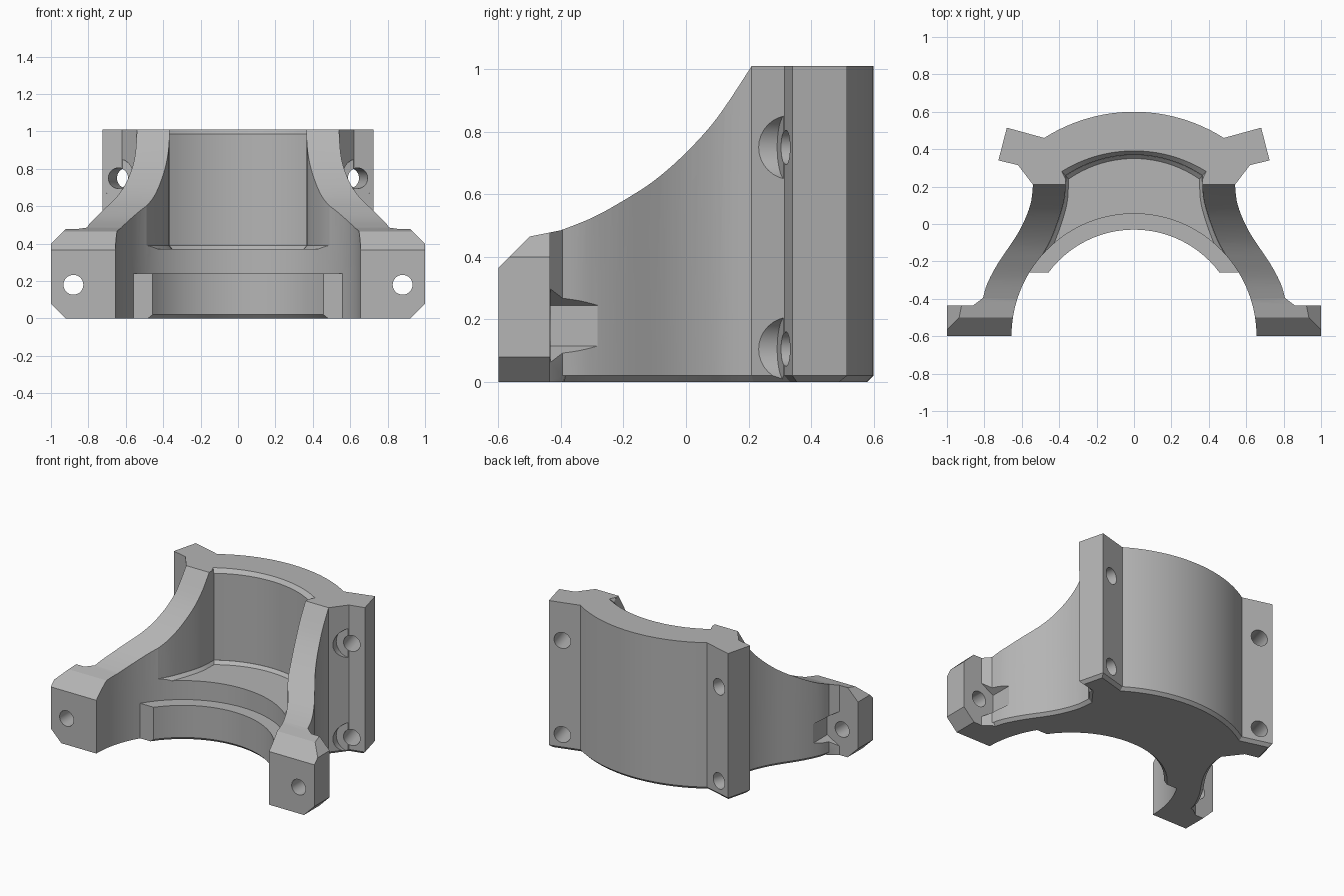
import bpy, bmesh
from math import sin, cos, pi, asin, atan2, radians
from mathutils import Vector, Matrix

if "Cube" in bpy.data.objects:
    bpy.data.objects.remove(bpy.data.objects["Cube"])

grey = bpy.data.materials.new("light grey")
grey.use_nodes = True
grey.diffuse_color = (0.46, 0.46, 0.46, 1)
grey.node_tree.nodes["Principled BSDF"].inputs["Base Color"].default_value = grey.diffuse_color


def arc(cy, r, a, b, n):
    """Arc points around (0, cy)."""
    return [(r * cos(a + (b - a) * i / n), cy + r * sin(a + (b - a) * i / n)) for i in range(n + 1)]


def spline(pts, n=5):
    """Smooth curve through the points."""
    p = [Vector(q) for q in [pts[0]] + pts + [pts[-1]]]
    out = []
    for a, b, c, d in zip(p, p[1:], p[2:], p[3:]):
        for i in range(n):
            t = i / n
            out.append(tuple(b + (c - a) * t / 2 + (2 * a - 5 * b + 4 * c - d) * t * t / 2
                             + (3 * b - a - 3 * c + d) * t ** 3 / 2))
    return out + [pts[-1]]


def mirror(pts):
    return [(-x, y) for x, y in reversed(pts)]


def prism(name, pts, lo, hi, matrix=Matrix(), top=None):
    """Extrude a closed outline from lo to hi; top is an optional second outline."""
    bm = bmesh.new()
    a = [bm.verts.new((x, y, lo)) for x, y in pts]
    b = [bm.verts.new((x, y, hi)) for x, y in top or pts]
    bm.faces.new(a)
    bm.faces.new(b)
    for i in range(len(a)):
        j = (i + 1) % len(a)
        bm.faces.new((a[i], a[j], b[j], b[i]))
    bmesh.ops.recalc_face_normals(bm, faces=bm.faces)
    bm.transform(matrix)
    mesh = bpy.data.meshes.new(name)
    bm.to_mesh(mesh)
    bm.free()
    mesh.materials.append(grey)
    ob = bpy.data.objects.new(name, mesh)
    bpy.context.collection.objects.link(ob)
    return ob


def cut(pts, lo, hi, matrix=Matrix(), top=None):
    """Subtract a prism from the bracket."""
    tool = prism("cutter", pts, lo, hi, matrix, top)
    tool.hide_render = True
    mod = bracket.modifiers.new("cut", 'BOOLEAN')
    mod.operation, mod.solver, mod.object = 'DIFFERENCE', 'EXACT', tool
    bpy.context.view_layer.objects.active = bracket
    bpy.ops.object.modifier_apply(modifier=mod.name)
    bpy.data.objects.remove(tool)


def along(origin, direction):
    """Matrix that turns the z axis towards a direction, keeping z up in the outline."""
    d = Vector(direction).normalized()
    up = Vector((0, 0, 1))
    return Matrix.Translation(origin) @ Matrix((up.cross(d), up, d)).transposed().to_4x4()


H, FRONT = 1.01, -0.6
BORE, COLLAR = 0.655, 0.57
circle = lambda r, n=32: arc(0, r, 0, 2 * pi * (n - 1) / n, n - 1)

# Plan outline: curved back, angled ears, flared arms and feet
half = asin(0.48 / 0.893)
back = arc(-0.293, 0.893, pi / 2 - half, pi / 2 + half, 24)
arm = spline([(0.54, 0.21), (0.555, 0.1), (0.615, -0.04), (0.727, -0.21), (0.785, -0.32), (0.807, -0.395)])
right = [(0.68, 0.515), (0.725, 0.34), (0.62, 0.315)] + arm
right += [(0.86, -0.435), (1, -0.435), (1, FRONT)]
collar = arc(FRONT, COLLAR, pi, 0, 40)
outline = mirror(right) + back[::-1] + right
bracket = prism("bracket_body", outline + collar[::-1], 0, H)

# Small chamfer around the lower edge
bm = bmesh.new()
bm.from_mesh(bracket.data)
rim = [e for e in bm.edges if all(v.co.z < 0.001 and v.co.y > -0.42 for v in e.verts)]
bmesh.ops.bevel(bm, geom=rim, offset=0.02, segments=1, affect='EDGES', profile=0.5)
bm.to_mesh(bracket.data)
bm.free()

# Main bore above the collar, and the bore between the feet
a0 = asin(0.34 / BORE)
side = arc(FRONT, BORE, 0, a0, 12)
middle = arc(FRONT, BORE, a0, pi - a0, 36)
base = [(-BORE, -0.8), (BORE, -0.8)]
cut(base + side + middle[1:-1] + mirror(side), 0.24, 1.2)
cut(base + side + mirror(side), -0.1, 0.3)

# Upper pocket between the arms, with a fillet at its floor and a chamfer at its top
flank = spline([(0.49, -0.165), (0.444, -0.08), (0.395, 0.05), (0.37, 0.15), (0.365, 0.26)])
h = asin(0.365 / 0.66)
wall = arc(-0.29, 0.66, pi / 2 - h, pi / 2 + h, 20)
pocket = [(-0.4, -0.3), (0.4, -0.3)] + flank[:-1] + wall + mirror(flank[:-1])
inner = [(x * 0.96, y - 0.02) for x, y in pocket]
cut(pocket, 0.39, 1.2)
cut(inner, 0.37, 0.391, top=pocket)
shrunk = [(0.3, 0.1)] + wall + [(-0.3, 0.1)]
wide = [(0.3, 0.1)] + [(x * 1.06, y + 0.022) for x, y in wall] + [(-0.3, 0.1)]
cut(shrunk, 0.985, H + 0.001, top=wide)

# Sweeping upper edge of the arms and sloped tops of the feet
sweep = spline([(-0.4, 0.485), (-0.3, 0.525), (-0.2, 0.58), (-0.1, 0.645), (0, 0.733), (0.1, 0.845), (0.21, H)])
edge = [(-0.7, 0.265), (-0.5, 0.465)] + sweep + [(0.21, 1.3), (-0.7, 1.3)]
yz = Matrix(((0, 0, 1, 0), (1, 0, 0, 0), (0, 1, 0, 0), (0, 0, 0, 1)))
cut(edge, -1.2, 1.2, yz)

tilt = radians(15)
for s in (1, -1):
    # Chamfered outer corners of the feet
    for z, d in ((0, 1), (0.48, -1)):
        corner = [(-0.08, 0), (0.02, 0.1 * d), (0.02, -0.1 * d), (-0.08, -0.1 * d)]
        cut([(x * -s, y) for x, y in corner], -0.7, 0.7, along((s, 0, z), (0, 1, 0)))
    # Foot bolt hole and hexagonal nut recess behind it
    foot = along((s * 0.88, 0, 0.18), (0, 1, 0))
    cut(circle(0.053), -0.7, -0.2, foot)
    hexagon = [(0.13 * sin(k * pi / 3), 0.13 * cos(k * pi / 3)) for k in range(6)]
    cut(hexagon, -0.434, -0.25, foot)
    # Ear bolt holes with round clearance in front of the ear
    for z in (0.75, 0.105):
        ear = along((s * 0.64, 0.32, z), (s * sin(tilt), -cos(tilt), 0))
        cut(circle(0.055), -0.4, 0.4, ear)
        cut(circle(0.103), 0.002, 0.18, ear)

bpy.ops.object.select_all(action='DESELECT')
bracket.select_set(True)
bpy.context.view_layer.objects.active = bracket
bpy.ops.object.shade_smooth_by_angle(angle=radians(25))
